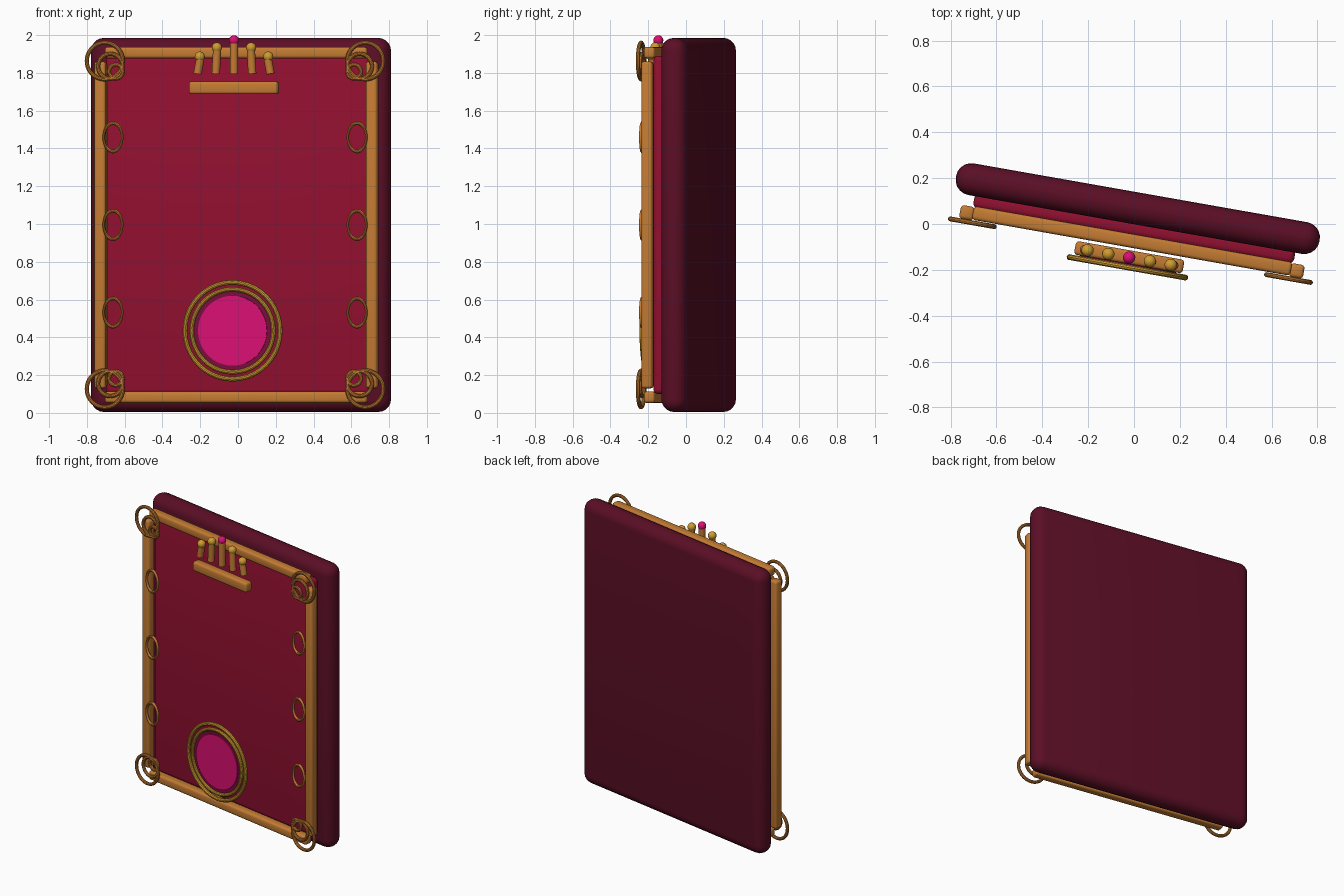
import bpy, bmesh, math
from mathutils import Matrix, Vector

if "Cube" in bpy.data.objects:
    bpy.data.objects.remove(bpy.data.objects["Cube"])

# Whole model is turned 10 degrees about z
FRAME = Matrix.Translation((0.0165, 0.067, 0)) @ Matrix.Rotation(math.radians(-10), 4, 'Z')
MID = 0.995  # height of the panel centre
FLAT = Matrix.Rotation(math.pi / 2, 4, 'X')  # lays a z-axis shape to face the front


def material(name, rgb):
    m = bpy.data.materials.new(name)
    m.diffuse_color = (*rgb, 1)
    m.use_nodes = True
    m.node_tree.nodes["Principled BSDF"].inputs["Base Color"].default_value = m.diffuse_color
    return m


burgundy = material("burgundy", (0.105, 0.0045, 0.019))
crimson = material("crimson", (0.29, 0.005, 0.03))
plum = material("plum", (0.19, 0.004, 0.045))
pink = material("pink", (0.70, 0.005, 0.17))
bronze = material("bronze", (0.55, 0.20, 0.033))
gold = material("gold", (0.63, 0.33, 0.03))


def finish(name, bm, mat, loc, rot=Matrix()):
    me = bpy.data.meshes.new(name)
    bmesh.ops.recalc_face_normals(bm, faces=bm.faces)
    bm.to_mesh(me)
    bm.free()
    me.materials.append(mat)
    ob = bpy.data.objects.new(name, me)
    bpy.context.collection.objects.link(ob)
    ob.matrix_world = FRAME @ Matrix.Translation(loc) @ rot
    bpy.ops.object.select_all(action='DESELECT')
    ob.select_set(True)
    bpy.context.view_layer.objects.active = ob
    bpy.ops.object.shade_smooth_by_angle(angle=math.radians(35))
    return ob


def rounded_box(name, size, loc, mat, r, seg=4):
    bm = bmesh.new()
    bmesh.ops.create_cube(bm, size=1)
    bmesh.ops.scale(bm, vec=size, verts=bm.verts)
    bmesh.ops.bevel(bm, geom=bm.edges[:], offset=r, segments=seg, profile=0.5, affect='EDGES')
    return finish(name, bm, mat, loc)


def ring(name, major, minor, loc, mat, sx=1, sz=1):
    # Torus facing the front, optionally stretched to an oval
    bm = bmesh.new()
    n, k = 40, 10
    grid = []
    for i in range(n):
        a = 2 * math.pi * i / n
        row = []
        for j in range(k):
            b = 2 * math.pi * j / k
            d = major + minor * math.cos(b)
            row.append(bm.verts.new((d * math.cos(a) * sx, minor * math.sin(b), d * math.sin(a) * sz)))
        grid.append(row)
    for i in range(n):
        for j in range(k):
            i2, j2 = (i + 1) % n, (j + 1) % k
            bm.faces.new((grid[i][j], grid[i2][j], grid[i2][j2], grid[i][j2]))
    return finish(name, bm, mat, loc)


def cylinder(name, r, depth, loc, mat, rot=Matrix(), sides=24):
    bm = bmesh.new()
    bmesh.ops.create_cone(bm, cap_ends=True, segments=sides, radius1=r, radius2=r, depth=depth)
    return finish(name, bm, mat, loc, rot)


def ball(name, r, loc, mat):
    bm = bmesh.new()
    bmesh.ops.create_uvsphere(bm, u_segments=20, v_segments=12, radius=r)
    return finish(name, bm, mat, loc)


# Backing slab and raised front panel
rounded_box("back_slab", (1.61, 0.14, 1.98), (0, 0, MID), burgundy, 0.067, 5)
rounded_box("front_panel", (1.42, 0.07, 1.79), (0, -0.087, MID), crimson, 0.025)

# Frame bars
for s, side in ((-1, "bottom"), (1, "top")):
    rounded_box(side + "_bar", (1.41, 0.06, 0.06), (0, -0.143, MID + s * 0.912), bronze, 0.015, 3)
for s, side in ((-1, "left"), (1, "right")):
    rounded_box(side + "_bar", (0.062, 0.06, 1.73), (s * 0.73, -0.147, MID), bronze, 0.015, 3)

# Corner scrolls and oval side links, mirrored
for sx in (-1, 1):
    for sz in (-1, 1):
        for i, major in enumerate((0.097, 0.066, 0.037)):
            ring("corner_scroll", major, 0.011,
                 (sx * (0.70 - 0.03 * i), -0.186, MID + sz * (0.868 - 0.028 * i)), bronze)
    for z in (-0.464, 0, 0.464):
        ring("side_link", 0.075, 0.010, (sx * 0.656, -0.186, MID + z), bronze, 0.66, 1)

# Round medallion
C = Vector((0, -0.26, 0.435))
ring("medallion_outer_ring", 0.256, 0.013, C, gold)
ring("medallion_inner_ring", 0.220, 0.012, C, gold)
cylinder("medallion_backing", 0.212, 0.02, C + Vector((0, 0.012, 0)), plum, FLAT, 48)
cylinder("medallion_disc", 0.185, 0.02, C + Vector((0, 0.005, 0)), pink, FLAT, 48)

# Crown ornament: base bar, five leaning posts with ball tips
rounded_box("crown_base", (0.48, 0.06, 0.068), (0, -0.215, 1.721), bronze, 0.015, 3)
for i in range(-2, 3):
    x = i * 0.093
    top = (1.972, 1.934, 1.886)[abs(i)]
    foot = Vector((x + i * 0.005, -0.217, 1.795))
    tip = Vector((x - i * 0.002, -0.217, top - 0.015))
    axis = tip - foot
    rot = Vector((0, 0, 1)).rotation_difference(axis).to_matrix().to_4x4()
    cylinder("crown_post", 0.022, axis.length, (foot + tip) / 2, bronze, rot, 20)
    ball("crown_tip", 0.027, (x - i * 0.001, -0.217, top), pink if i == 0 else gold)
